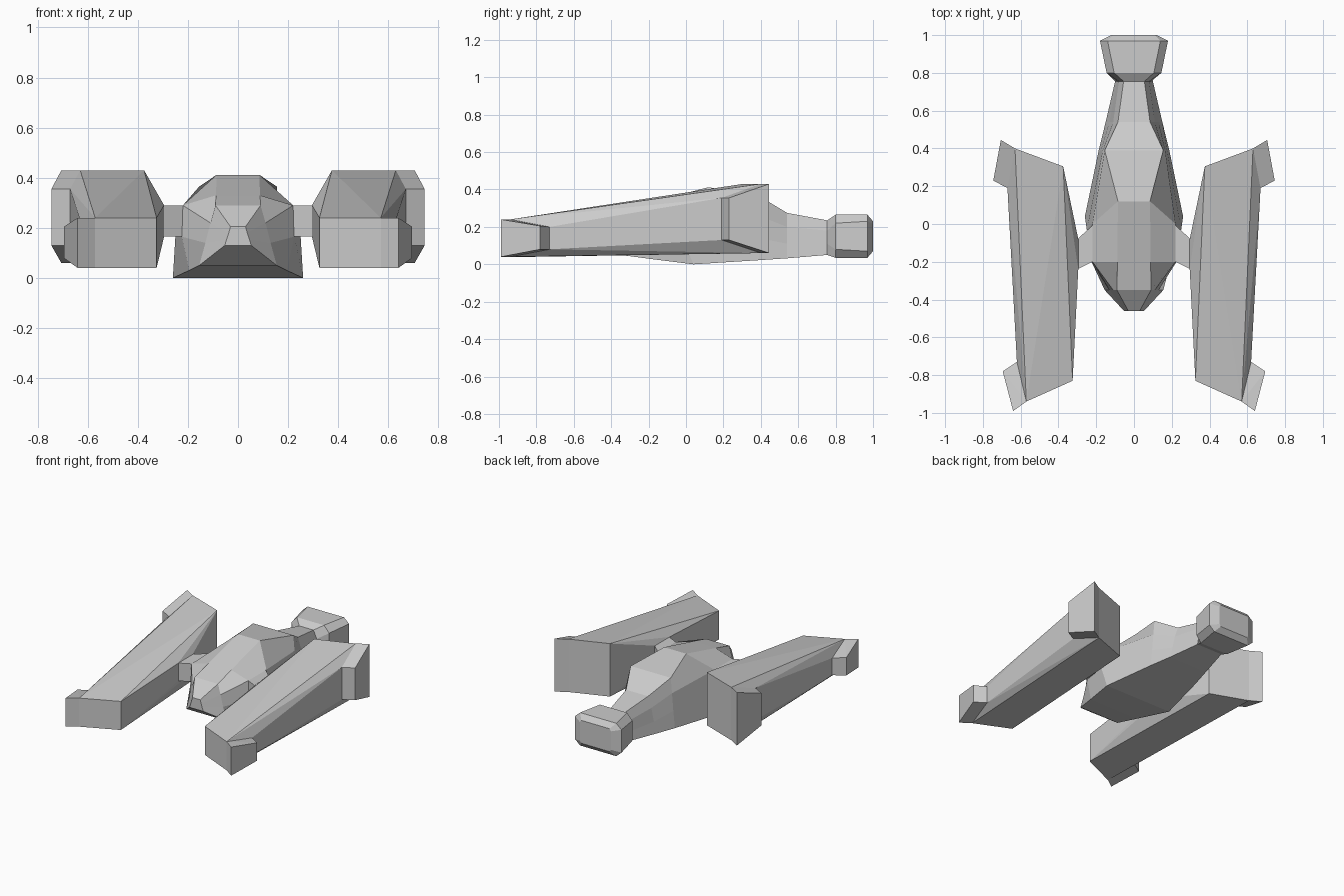
import bpy, bmesh

if "Cube" in bpy.data.objects:
    bpy.data.objects.remove(bpy.data.objects["Cube"])


def make_object(name, bm):
    bmesh.ops.recalc_face_normals(bm, faces=bm.faces)
    mesh = bpy.data.meshes.new(name)
    bm.to_mesh(mesh)
    bm.free()
    ob = bpy.data.objects.new(name, mesh)
    bpy.context.collection.objects.link(ob)
    return ob


def loft(name, halves):
    """Skin mirrored half sections (top to bottom) into a closed hull."""
    bm = bmesh.new()
    rings = []
    for half in halves:
        pts = half + [(-x, y, z) for x, y, z in reversed(half)]
        rings.append([bm.verts.new(p) for p in pts])
    n = len(rings[0])
    for a, b in zip(rings, rings[1:]):
        for i in range(n):
            j = (i + 1) % n
            bm.faces.new((a[i], a[j], b[j], b[i]))
    bm.faces.new(rings[0])
    bm.faces.new(rings[-1])
    return make_object(name, bm)


def hull(name, columns, side):
    """Convex block from columns (x, y, low z, high z), on one side."""
    bm = bmesh.new()
    for x, y, lo, hi in columns:
        bm.verts.new((x * side, y, lo))
        bm.verts.new((x * side, y, hi))
    bmesh.ops.convex_hull(bm, input=bm.verts)
    bmesh.ops.dissolve_limit(bm, angle_limit=0.02, verts=bm.verts, edges=bm.edges)
    return make_object(name, bm)


def flat(y, *xz):
    return [(x, y, z) for x, z in xz]


# Central fuselage, from nose to tail block
loft("fuselage", [
    flat(-.46, (.03, .205), (.037, .18), (.045, .155), (.053, .13)),
    flat(-.35, (.09, .29), (.11, .22), (.13, .14), (.155, .05)),
    flat(-.20, (.088, .33), (.22, .29), (.225, .165), (.195, .03)),
    [(.085, .12, .412), (.22, 0, .29), (.25, -.03, .165), (.26, .04, 0)],
    flat(.39, (.155, .365), (.165, .26), (.175, .14), (.187, .022)),
    flat(.54, (.085, .275), (.11, .2), (.13, .11), (.15, .032)),
    flat(.755, (.055, .235), (.08, .18), (.09, .11), (.10, .05)),
    flat(.80, (.105, .265), (.145, .22), (.145, .08), (.11, .035)),
    flat(.97, (.14, .265), (.18, .23), (.18, .07), (.14, .035)),
    flat(1.0, (.11, .23), (.12, .215), (.12, .085), (.11, .07)),
])

for side, label in ((1, "right"), (-1, "left")):
    # Long side pod, bulging inward where the pylon meets it
    hull(label + "_pod", [
        (.325, -.83, .04, .24), (.57, -.94, .04, .24),
        (.62, -.73, .08, .20), (.67, .19, .13, .355),
        (.63, .40, .06, .43), (.375, .305, .06, .43),
        (.295, -.08, .165, .29), (.295, -.24, .165, .29)], side)
    # Flared outer blocks at the pod ends
    hull(label + "_front_flare", [
        (.57, -.94, .04, .24), (.64, -.99, .04, .24),
        (.695, -.78, .08, .205), (.62, -.73, .08, .20)], side)
    hull(label + "_rear_flare", [
        (.63, .40, .06, .43), (.705, .445, .06, .43),
        (.745, .23, .13, .355), (.67, .19, .13, .355)], side)
    # Pylon joining pod and fuselage
    hull(label + "_pylon", [
        (.20, -.19, .165, .29), (.20, .01, .165, .29),
        (.30, -.08, .165, .29), (.30, -.24, .165, .29)], side)
